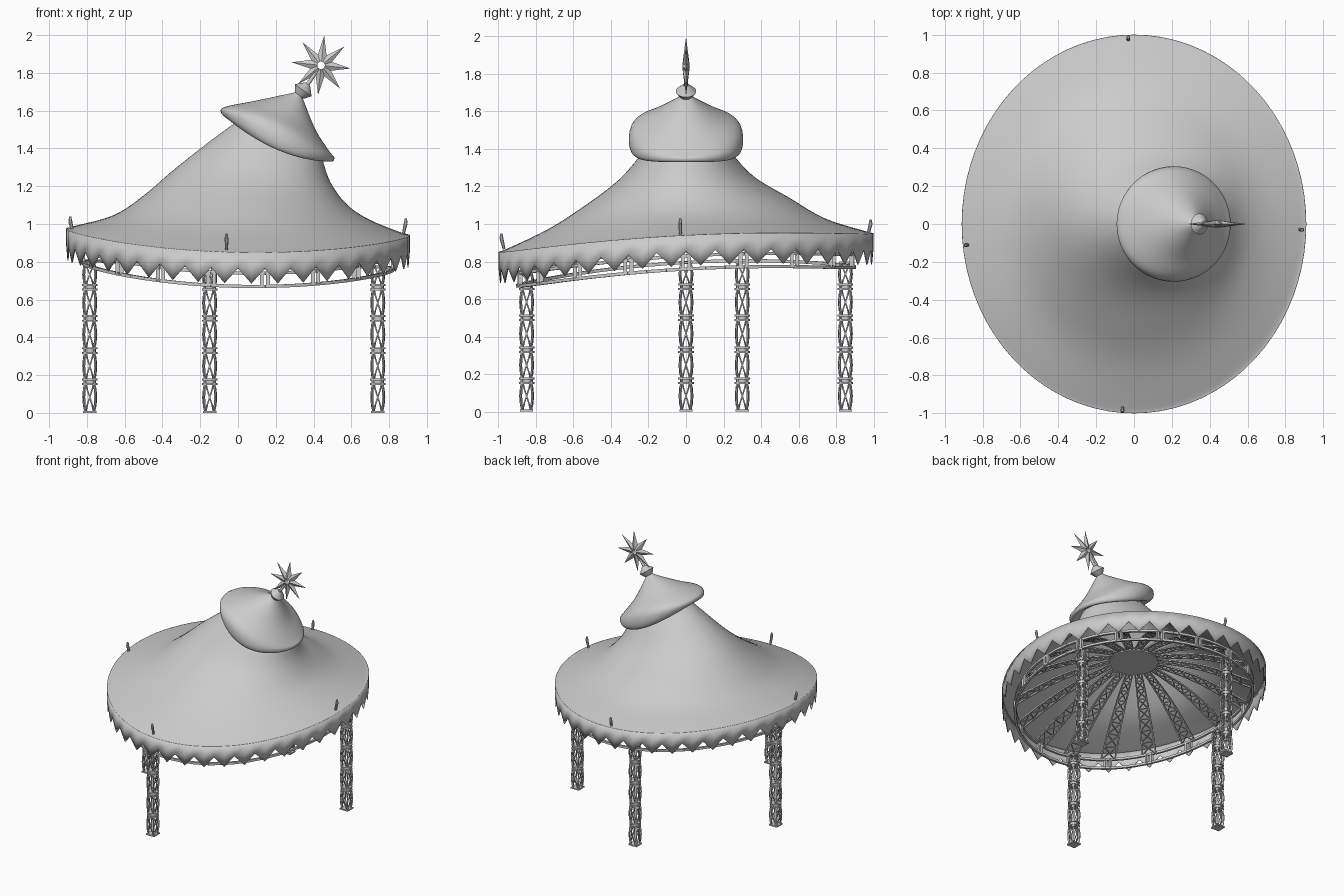
import bpy, bmesh
from math import sin, cos, pi, radians
from mathutils import Vector

cube = bpy.data.objects.get("Cube")
if cube:
    bpy.data.objects.remove(cube)

grey = bpy.data.materials.new("plain_grey")
grey.use_nodes = True
GREY = (0.6, 0.6, 0.6, 1)
grey.diffuse_color = GREY
grey.node_tree.nodes["Principled BSDF"].inputs["Base Color"].default_value = GREY


def finish(name, bm, smooth=None, thick=0):
    mesh = bpy.data.meshes.new(name)
    bm.to_mesh(mesh)
    bm.free()
    obj = bpy.data.objects.new(name, mesh)
    bpy.context.collection.objects.link(obj)
    mesh.materials.append(grey)
    if thick:
        mod = obj.modifiers.new("thickness", 'SOLIDIFY')
        mod.thickness = thick
        mod.offset = -1
    if smooth:
        bpy.ops.object.select_all(action='DESELECT')
        obj.select_set(True)
        bpy.context.view_layer.objects.active = obj
        bpy.ops.object.shade_smooth_by_angle(angle=radians(smooth))
    return obj


def bar(bm, p, q, r0, r1=None, sides=4):
    """Closed prism or cone between two points."""
    p, q = Vector(p), Vector(q)
    turn = (q - p).to_track_quat('Z', 'Y')
    loops = []
    for c, r in ((p, r0), (q, r0 if r1 is None else r1)):
        loops.append([bm.verts.new(c + turn @ Vector((r * cos(a), r * sin(a), 0)))
                      for a in (2 * pi * (k + .5) / sides for k in range(sides))])
    a, b = loops
    for k in range(sides):
        n = (k + 1) % sides
        bm.faces.new((a[k], a[n], b[n], b[k]))
    bm.faces.new(a[::-1])
    bm.faces.new(b)


def path(bm, pts, r, closed=False):
    for i in range(len(pts) - (not closed)):
        bar(bm, pts[i], pts[(i + 1) % len(pts)], r)


def ring_point(ring, t):
    """Warped ellipse: x and z at its left and right, half depth, z at front and back."""
    xl, zl, xr, zr, ry, zf, zb = ring
    side, depth = (zl + zr) / 2, (zf + zb) / 2
    z = ((side + depth) / 2 + (zr - zl) / 2 * cos(t) + (zb - zf) / 2 * sin(t)
         + (side - depth) / 2 * cos(2 * t))
    return Vector(((xl + xr) / 2 + (xr - xl) / 2 * cos(t), ry * sin(t), z))


def smooth_rings(rings, steps):
    out = []
    for i in range(len(rings) - 1):
        quad = [rings[max(0, min(len(rings) - 1, i + k))] for k in (-1, 0, 1, 2)]
        for s in range(steps):
            u = s / steps
            out.append([b + u / 2 * (c - a + u * (2 * a - 5 * b + 4 * c - d
                        + u * (3 * (b - c) + d - a))) for a, b, c, d in zip(*quad)])
    return out + [rings[-1]]


def loft(name, rings, steps, thick=0, seg=80):
    bm = bmesh.new()
    rows = [[bm.verts.new(ring_point(r, 2 * pi * k / seg)) for k in range(seg)]
            for r in smooth_rings(rings, steps)]
    for a, b in zip(rows, rows[1:]):
        for k in range(seg):
            n = (k + 1) % seg
            bm.faces.new((a[k], a[n], b[n], b[k]))
    bm.faces.new(rows[-1])
    return finish(name, bm, 50, thick)


# Leaning canopy roof and its tilted cap
RIM = (-.91, .975, .91, .94, 1.0, .85, .95)
loft("canopy_roof", [
    RIM,
    (-.87, .985, .87, .95, .96, .865, .96),
    (-.66, 1.045, .70, 1.02, .74, .97, 1.03),
    (-.50, 1.15, .58, 1.10, .55, 1.09, 1.14),
    (-.30, 1.32, .49, 1.22, .36, 1.23, 1.25),
    (0.0, 1.545, .44, 1.36, .21, 1.39, 1.40),
    (.14, 1.60, .38, 1.50, .10, 1.53, 1.53)], 5, .008)
loft("roof_cap", [
    (0.0, 1.53, .43, 1.37, .22, 1.41, 1.41),
    (-.06, 1.56, .49, 1.33, .285, 1.39, 1.39),
    (-.09, 1.59, .51, 1.35, .305, 1.45, 1.45),
    (-.07, 1.62, .48, 1.39, .28, 1.53, 1.53),
    (.08, 1.65, .41, 1.50, .17, 1.59, 1.59),
    (.27, 1.69, .345, 1.66, .05, 1.665, 1.665),
    (.31, 1.70, .335, 1.69, .015, 1.70, 1.70)], 4)


# Valance with pointed teeth
def rim(t, shrink=1.0, drop=0.0):
    p = ring_point(RIM, t)
    return Vector((p.x * shrink, p.y * shrink, p.z - drop))


TEETH = 40
bm = bmesh.new()
cols = [2 * pi * k / (2 * TEETH) for k in range(2 * TEETH)]
top = [bm.verts.new(rim(t)) for t in cols]
body = [bm.verts.new(rim(t, 1, .085)) for t in cols]
for k in range(2 * TEETH):
    n = (k + 1) % (2 * TEETH)
    bm.faces.new((body[k], body[n], top[n], top[k]))
    if k % 2 == 0:
        tip = bm.verts.new(rim(cols[n], .995, .165))
        bm.faces.new((body[k], tip, body[n]))
        bm.faces.new((body[n], tip, body[(k + 2) % (2 * TEETH)]))
finish("valance", bm, 40, .006)

# Ring frame: two chords joined by uprights
BAYS = 18
bm = bmesh.new()
loop = [2 * pi * k / (3 * BAYS) for k in range(3 * BAYS)]
for drop in (.11, .18):
    path(bm, [rim(t, .9, drop) for t in loop], .012, True)
for k in range(BAYS):
    t = 2 * pi * k / BAYS
    for d in (-.02, .02):
        bar(bm, rim(t + d, .9, .18), rim(t + d, .9, .11), .014)
finish("ring_frame", bm)

# Radial lattice trusses under the roof, meeting at a hub disc
HUB_R, HUB_Z, STEPS = .165, 1.09, 8
bm = bmesh.new()
for k in range(BAYS):
    t = 2 * pi * k / BAYS
    start, end = rim(t, .9, .11), Vector((HUB_R * cos(t), HUB_R * sin(t), HUB_Z))
    across = Vector((-sin(t), cos(t), 0))
    rails = ([], [])
    for i in range(STEPS + 1):
        u = i / STEPS
        mid = start.lerp(end, u) + Vector((0, 0, .04 * sin(pi * u)))
        half = .05 - .028 * u
        rails[0].append(mid - across * half)
        rails[1].append(mid + across * half)
    for rail in rails:
        path(bm, rail, .007)
    for i in range(STEPS):
        bar(bm, rails[0][i], rails[1][i + 1], .005)
        bar(bm, rails[1][i], rails[0][i + 1], .005)
        bar(bm, rails[0][i], rails[1][i], .005)
finish("roof_trusses", bm)

bm = bmesh.new()
bar(bm, (0, 0, HUB_Z - .012), (0, 0, HUB_Z + .012), HUB_R + .01, sides=40)
finish("hub_disc", bm, 40)


# Lattice posts: bulging twisted bays between double collars
def post(name, x, y, height):
    bm = bmesh.new()
    levels = [.0, .165, .33, .5, .665, height]
    for lo, hi in zip(levels, levels[1:]):
        for k in range(4):
            for twist in (0, 1, -1):
                pts = []
                for i in range(5):
                    u = i / 4
                    r = .032 + (.011 if twist == 0 else .004) * sin(pi * u)
                    a = pi / 4 + k * pi / 2 + twist * u * pi / 2
                    pts.append((x + r * cos(a), y + r * sin(a), lo + (hi - lo) * u))
                path(bm, pts, .0065 if twist == 0 else .0045)
    for z in levels[1:-1]:
        for d in (-.012, .012):
            bar(bm, (x, y, z + d - .005), (x, y, z + d + .005), .043, sides=12)
        bar(bm, (x, y, z - .012), (x, y, z + .012), .034, sides=12)
    for z in (0, height - .01):
        bar(bm, (x, y, z), (x, y, z + .01), .05)
    finish(name, bm)


post("front_post", -.15, -.85, .74)
post("back_post", -.15, .85, .80)
post("left_post", .74, .30, .80)
post("right_post", -.785, 0, .80)

# Small pegs standing on the rim
for name, x, y, z in (("back_peg", -.03, .97, .94), ("right_peg", -.875, -.11, .955),
                      ("left_peg", .875, -.03, .945), ("front_peg", -.06, -.97, .865)):
    bm = bmesh.new()
    lean = Vector((x, y, 0)) * .015
    bar(bm, (x, y, z), Vector((x, y, z + .06)) + lean, .008, .011, 8)
    bar(bm, Vector((x, y, z + .06)) + lean, Vector((x, y, z + .085)) + lean, .011, .006, 8)
    finish(name, bm, 40)

# Finial: flared collar, rod and eight-pointed star with a pierced centre
hub = Vector((.44, 0, 1.84))
foot = Vector((.325, 0, 1.68))
aim = (hub - foot).normalized()
bm = bmesh.new()
bar(bm, foot, foot + aim * .035, .03, .055, 20)
bar(bm, foot + aim * .035, foot + aim * .075, .055, .016, 20)
bar(bm, foot + aim * .07, foot + aim * .16, .010, sides=10)
finish("finial_stem", bm, 40)

bm = bmesh.new()
N = 16
angles = [radians(84) + 2 * pi * k / N for k in range(N)]


def star_ring(radius, depth):
    return [bm.verts.new(hub + Vector((radius(k) * cos(a), depth(k), radius(k) * sin(a))))
            for k, a in enumerate(angles)]


outline = star_ring(lambda k: .06 if k % 2 else .158, lambda k: 0)
sides = [star_ring(lambda k: .02, lambda k, s=s: s * .018) for s in (-1, 1)]
for k in range(N):
    n = (k + 1) % N
    f, b = sides
    bm.faces.new((f[k], outline[k], outline[n], f[n]))
    bm.faces.new((b[n], outline[n], outline[k], b[k]))
    bm.faces.new((f[n], b[n], b[k], f[k]))
finish("finial_star", bm)
